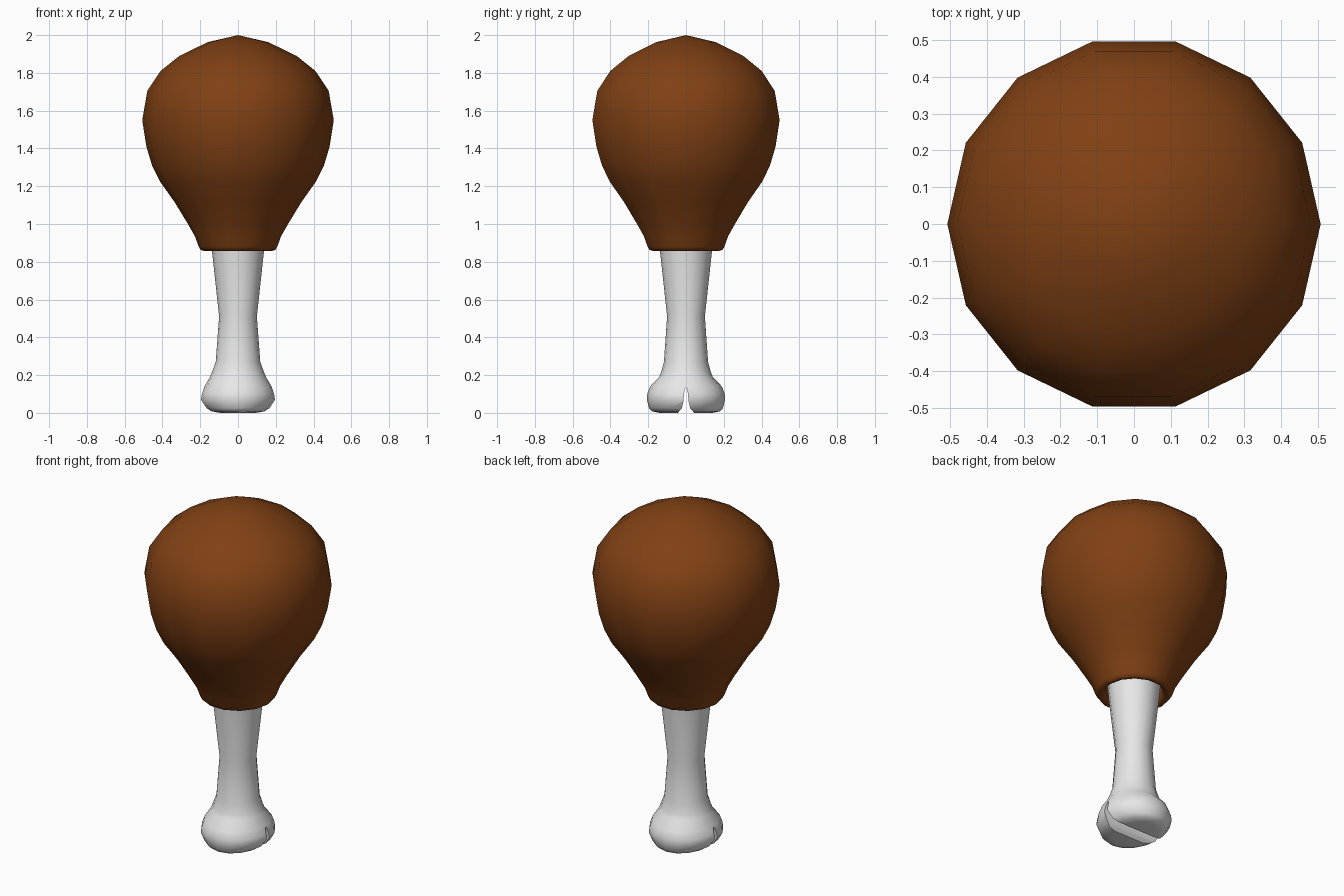
import bpy, bmesh, math

if "Cube" in bpy.data.objects:
    bpy.data.objects.remove(bpy.data.objects["Cube"])

def material(name, rgb):
    m = bpy.data.materials.new(name)
    m.diffuse_color = (*rgb, 1)
    m.use_nodes = True
    m.node_tree.nodes["Principled BSDF"].inputs["Base Color"].default_value = m.diffuse_color
    return m

def finish(name, bm, mat=None):
    bmesh.ops.recalc_face_normals(bm, faces=bm.faces)
    me = bpy.data.meshes.new(name)
    bm.to_mesh(me)
    bm.free()
    ob = bpy.data.objects.new(name, me)
    bpy.context.collection.objects.link(ob)
    if mat:
        me.materials.append(mat)
    return ob

def loft(name, rings, sides, mat):
    """Stack of elliptical rings (rx, ry, z); zero radius makes a pole, flat caps otherwise."""
    bm = bmesh.new()
    loops = []
    for rx, ry, z in rings:
        n = 1 if rx == 0 else sides
        loops.append([bm.verts.new((rx * math.cos(2 * math.pi * i / sides),
                                    ry * math.sin(2 * math.pi * i / sides), z)) for i in range(n)])
    for a, b in zip(loops, loops[1:]):
        for i in range(sides):
            j = (i + 1) % sides
            if len(b) == 1:
                bm.faces.new((a[i], a[j], b[0]))
            else:
                bm.faces.new((a[i], a[j], b[j], b[i]))
    for end in (loops[0], loops[-1]):
        if len(end) > 1:
            bm.faces.new(end)
    return finish(name, bm, mat)

def smooth(ob, angle):
    bpy.ops.object.select_all(action='DESELECT')
    bpy.context.view_layer.objects.active = ob
    ob.select_set(True)
    bpy.ops.object.shade_smooth_by_angle(angle=math.radians(angle))

brown = material("roast_brown", (0.215, 0.052, 0.007))
white = material("bone_white", (0.8, 0.8, 0.8))

# Meat: rounded bulb with a rolled, slightly hollow lower lip
profile = [(0.15, 0.95), (0.155, 0.885), (0.165, 0.865), (0.18, 0.858), (0.197, 0.862),
           (0.208, 0.88), (0.228, 0.935), (0.265, 1.0), (0.335, 1.115), (0.413, 1.225),
           (0.455, 1.31), (0.485, 1.41), (0.507, 1.55), (0.48, 1.705), (0.41, 1.81),
           (0.31, 1.89), (0.16, 1.963), (0, 2.0)]
meat = loft("meat", [(r, r * 1.003, z) for r, z in profile], 14, brown)
smooth(meat, 60)

# Bone: waisted shaft swelling into a knuckle
bone = loft("bone", [(0.10, 0.14, 0.003), (0.145, 0.18, 0.008), (0.17, 0.196, 0.025),
                     (0.198, 0.207, 0.07), (0.193, 0.205, 0.10), (0.178, 0.19, 0.14),
                     (0.148, 0.142, 0.19), (0.138, 0.132, 0.215), (0.118, 0.117, 0.27),
                     (0.10, 0.10, 0.51), (0.138, 0.138, 0.86), (0.145, 0.145, 0.95)], 16, white)
for v in bone.data.vertices:
    if v.co.z < 0.005:
        v.co.z = 0

# Cleft between the two knuckle lobes, cut along x
half = [(0.06, -0.02), (0.04, 0.004), (0.022, 0.025), (0.014, 0.06), (0.008, 0.122)]
section = half + [(0, 0.135)] + [(-y, z) for y, z in reversed(half)]
bm = bmesh.new()
face = bm.faces.new([bm.verts.new((-0.4, y, z)) for y, z in section])
ext = bmesh.ops.extrude_face_region(bm, geom=[face])
bmesh.ops.translate(bm, vec=(0.8, 0, 0),
                    verts=[g for g in ext["geom"] if isinstance(g, bmesh.types.BMVert)])
cutter = finish("cleft_cutter", bm)
mod = bone.modifiers.new("cleft", 'BOOLEAN')
mod.operation = 'DIFFERENCE'
mod.solver = 'EXACT'
mod.object = cutter
bpy.ops.object.select_all(action='DESELECT')
bpy.context.view_layer.objects.active = bone
bone.select_set(True)
bpy.ops.object.modifier_apply(modifier=mod.name)
bpy.data.objects.remove(cutter)
smooth(bone, 50)
